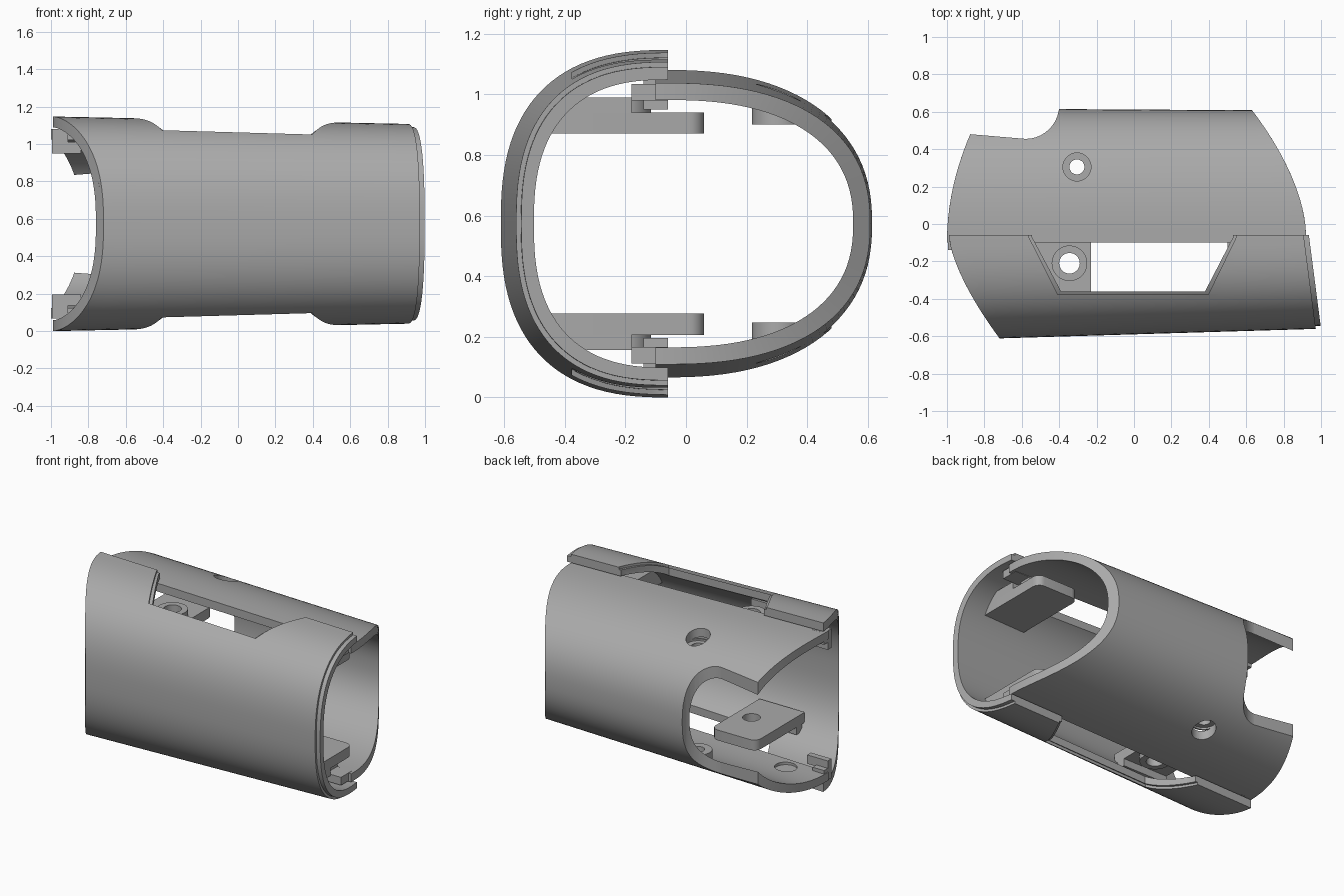
import bpy, bmesh, math

if "Cube" in bpy.data.objects:
    bpy.data.objects.remove(bpy.data.objects["Cube"])

ZC = 0.573          # height of the mirror plane
SEAM = -0.06        # y where front and back shells meet

grey = bpy.data.materials.new("plain grey")
grey.use_nodes = True
grey.diffuse_color = (0.4, 0.4, 0.4, 1)
grey.node_tree.nodes["Principled BSDF"].inputs["Base Color"].default_value = (0.4, 0.4, 0.4, 1)


def make(name, bm):
    bmesh.ops.recalc_face_normals(bm, faces=bm.faces)
    me = bpy.data.meshes.new(name)
    bm.to_mesh(me)
    bm.free()
    me.materials.append(grey)
    ob = bpy.data.objects.new(name, me)
    bpy.context.collection.objects.link(ob)
    return ob


def prism(name, outline, z0, z1):
    """Extrude a plan outline between two heights."""
    bm = bmesh.new()
    low, high = ([bm.verts.new((x, y, z)) for x, y in outline] for z in (z0, z1))
    bm.faces.new(low)
    bm.faces.new(high)
    n = len(outline)
    for i in range(n):
        j = (i + 1) % n
        bm.faces.new((low[i], low[j], high[j], high[i]))
    return make(name, bm)


def arc(cx, cy, r, a0, a1, steps):
    angles = [math.radians(a0 + (a1 - a0) * i / steps) for i in range(steps + 1)]
    return [(cx + r * math.cos(a), cy + r * math.sin(a)) for a in angles]


def circle(cx, cy, r):
    return arc(cx, cy, r, 0, 350, 35)


def box(x0, x1, y0, y1):
    return [(x0, y0), (x1, y0), (x1, y1), (x0, y1)]


def cut(ob, cutters):
    """Subtract the cutters from the object and bake the result."""
    for c in cutters:
        mod = ob.modifiers.new("cut", 'BOOLEAN')
        mod.object, mod.operation, mod.solver = c, 'DIFFERENCE', 'EXACT'
    bpy.context.view_layer.update()
    graph = bpy.context.evaluated_depsgraph_get()
    me = bpy.data.meshes.new_from_object(ob.evaluated_get(graph))
    ob.modifiers.clear()
    ob.data = me


def discard(cutters):
    for c in cutters:
        bpy.data.objects.remove(c)


def shell(name, side, power, depth, height, inset, thick, left, right, tongue=0):
    """Half tube along x; the ends follow left(y) and right(y)."""
    segs, rows = 56, 16
    bm = bmesh.new()

    def layer(off):
        grid = []
        for i in range(-1 if tongue else 0, segs + (2 if tongue else 1)):
            a = -math.pi / 2 + math.pi * min(max(i, 0), segs) / segs
            c = max(math.cos(a), 0) ** (2 / power)
            s = math.copysign(abs(math.sin(a)) ** (2 / power), a)
            extra = tongue if i < 0 or i > segs else 0
            row = []
            ym = SEAM + side * ((depth(0) - off) * c - extra)
            for k in range(rows + 1):
                x = left(ym) + (right(ym) - left(ym)) * k / rows
                for _ in range(3 if k in (0, rows) else 1):   # settle the ends on the real y
                    y = SEAM + side * ((depth(x) - off) * c - extra)
                    if k == 0:
                        x = left(y)
                    elif k == rows:
                        x = right(y)
                row.append(bm.verts.new((x, y, ZC + (height(x) - off) * s)))
            grid.append(row)
        return grid

    out, inn = layer(inset), layer(inset + thick)
    n = len(out)
    for i in range(n - 1):
        for k in range(rows):
            for g in (out, inn):
                bm.faces.new((g[i][k], g[i + 1][k], g[i + 1][k + 1], g[i][k + 1]))
        for k in (0, rows):
            bm.faces.new((out[i][k], out[i + 1][k], inn[i + 1][k], inn[i][k]))
    for i in (0, n - 1):
        for k in range(rows):
            bm.faces.new((out[i][k], out[i][k + 1], inn[i][k + 1], inn[i][k]))
    return make(name, bm)


# Front shell: outer skin plus a liner that shows as a step at the rim and window
def front_depth(x): return 0.53 - 0.03 * x
def front_height(x): return 0.553 - 0.021 * x
def front_left(y): return -0.99 + 0.27 * (max(SEAM - y, 0) / 0.55) ** 1.5
def front_right(y): return 0.935 + 0.13 * (SEAM - y)
def skin_right(y): return front_right(y) - 0.028


def window(grow):
    return prism("window_cutter", [(-0.545 - grow, 0), (-0.545 - grow, SEAM - 0.01), (-0.39 - grow, -0.36 - grow),
                                   (0.38 + grow, -0.36 - grow), (0.53 + grow, SEAM - 0.01), (0.53 + grow, 0)], -0.5, 2)


skin = shell("front_shell", -1, 2.55, front_depth, front_height, 0, 0.017, front_left, skin_right)
liner = shell("front_liner", -1, 2.55, front_depth, front_height, 0.016, 0.042, front_left, front_right)
for part, grow in ((skin, 0.017), (liner, 0)):
    cutter = window(grow)
    cut(part, [cutter])
    discard([cutter])


# Back shell with open corner, screw holes and inner recesses
def back_depth(x): return 0.672 - 0.006 * x
def back_height(x): return 0.485 - 0.0225 * x
def back_left(y): return -1 + 0.37 * (y + 0.1) ** 2
def back_right(y): return 0.92 - 0.29 * (max(y - SEAM, 0) / 0.67) ** 1.75


back = shell("back_shell", 1, 2.35, back_depth, back_height, 0, 0.056, back_left, back_right, 0.04)
corner = [(-1.3, 0.5), (-0.875, 0.48)] + arc(-0.58, 0.635, 0.18, -90, 0, 10) + [(-0.4, 0.9), (-1.3, 0.9)]
SCREW = (-0.305, 0.305)
PEG = (-0.345, -0.21)
cutters = [prism("corner_cutter", corner, -0.5, 2),
           prism("screw_cutter", circle(*SCREW, 0.04), -0.5, 2)]
for s in (1, -1):
    cutters.append(prism("counterbore_cutter", circle(*SCREW, 0.075), ZC + s * 0.375, ZC + s * 0.8))
    cutters.append(prism("recess_cutter", circle(-0.75, 0, 0.07), ZC + s * 0.3, ZC + s * 0.462))
cut(back, cutters)
discard(cutters)


# Inner fittings, repeated above and below the mirror plane
def plate_outline(x0, x1, y0, y1, r=0.05):
    return [(x0, y0), (x1, y0)] + arc(x1 - r, y1 - r, r, 0, 90, 6) + arc(x0 + r, y1 - r, r, 90, 180, 6)


peg_hole = prism("peg_cutter", circle(*PEG, 0.055), -0.5, 2)
screw_hole = prism("screw_cutter", circle(*SCREW, 0.04), -0.5, 2)
for s, tag in ((1, "upper"), (-1, "lower")):
    def fit(name, outline, z0, z1):
        return prism(tag + "_" + name, outline, ZC + s * (z0 - ZC), ZC + s * (z1 - ZC))

    plate = fit("right_plate", plate_outline(-0.57, -0.23, -0.46, 0.06), 0.87, 0.94)
    peg = fit("peg_collar", circle(*PEG, 0.095), 0.935, 0.99)
    cut(plate, [peg_hole])
    cut(peg, [peg_hole])
    fit("right_plate_root", box(-0.57, -0.23, -0.43, -0.37), 0.935, 0.99)
    fit("left_plate", plate_outline(0.5, 0.82, -0.46, 0.06), 0.87, 0.94)
    fit("left_plate_root", box(0.5, 0.82, -0.42, -0.18), 0.935, 0.99)
    boss = fit("screw_boss", circle(*SCREW, 0.087), 0.90, 0.96)
    counter = fit("counterbore_cutter", circle(*SCREW, 0.075), 0.948, 1.2)
    cut(boss, [screw_hole, counter])
    discard([counter])
    # clips beside the seam
    fit("left_clip", box(0.72, 0.9, -0.18, SEAM), 0.98, 1.034)
    fit("left_clip_hook", box(0.74, 0.79, -0.14, -0.06), 0.95, 0.99)
    fit("right_clip", box(-0.995, -0.84, -0.14, -0.1), 0.95, 1.01)
    fit("right_clip_stem", box(-0.995, -0.91, -0.14, -0.06), 1.0, 1.08)
discard([peg_hole, screw_hole])

# Smooth the curved surfaces, keep the edges sharp
bpy.ops.object.select_all(action='DESELECT')
for ob in bpy.context.scene.objects:
    if ob.type == 'MESH' and grey.name in ob.data.materials:
        ob.select_set(True)
        bpy.context.view_layer.objects.active = ob
bpy.ops.object.shade_smooth_by_angle(angle=math.radians(30))
